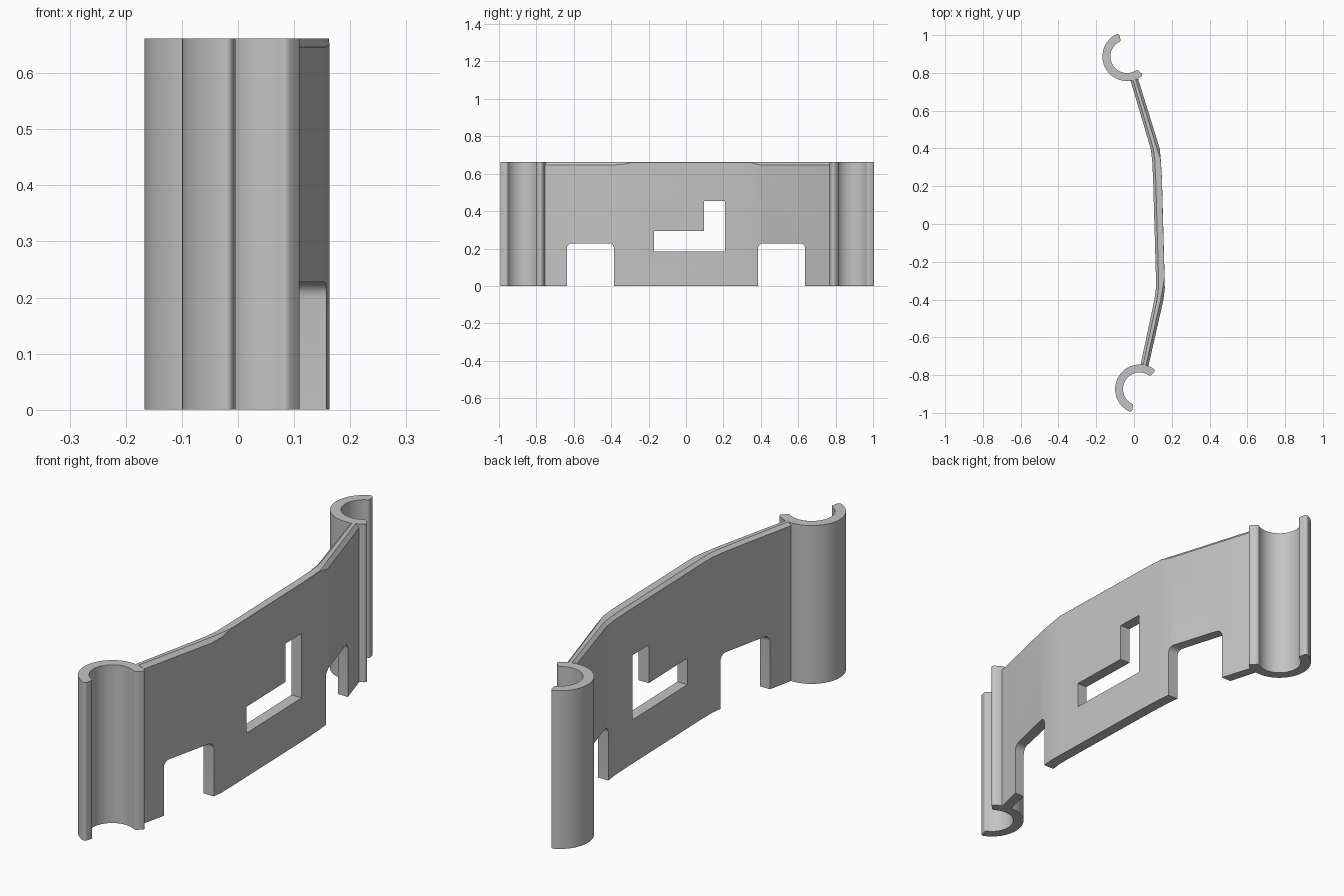
import bpy, bmesh, math

if "Cube" in bpy.data.objects:
    bpy.data.objects.remove(bpy.data.objects["Cube"])

H = 0.662
grey = bpy.data.materials.new("light grey")
grey.diffuse_color = (0.55, 0.55, 0.55, 1)
grey.use_nodes = True
grey.node_tree.nodes["Principled BSDF"].inputs["Base Color"].default_value = grey.diffuse_color


def make_object(name, bm, smooth=True):
    bmesh.ops.recalc_face_normals(bm, faces=bm.faces)
    mesh = bpy.data.meshes.new(name)
    bm.to_mesh(mesh)
    bm.free()
    ob = bpy.data.objects.new(name, mesh)
    bpy.context.collection.objects.link(ob)
    mesh.materials.append(grey)
    if smooth:
        bpy.ops.object.select_all(action='DESELECT')
        ob.select_set(True)
        bpy.context.view_layer.objects.active = ob
        bpy.ops.object.shade_smooth_by_angle(angle=math.radians(25))
    return ob


def prism(name, pts, offset, smooth=True):
    """Extrude a closed 3D outline along an offset."""
    bm = bmesh.new()
    face = bm.faces.new([bm.verts.new(p) for p in pts])
    ext = bmesh.ops.extrude_face_region(bm, geom=[face])
    bmesh.ops.translate(bm, vec=offset,
                        verts=[v for v in ext["geom"] if isinstance(v, bmesh.types.BMVert)])
    return make_object(name, bm, smooth)


def clip(name, cx, cy, side):
    """Open C-shaped tube clip with rounded lips."""
    ro, ri, r = 0.130, 0.088, 0.011
    a0, a1 = math.radians(110), math.radians(310)
    pts = []

    def lip(rad, ang, start, sign):
        # quarter-round corner, given in (radius, angle) space
        for i in range(5):
            t = math.radians(start + sign * 22.5 * i)
            pts.append((rad + r * math.cos(t), ang + r * math.sin(t) / rad))

    n = 40
    lip(ro - r, a0 + r / ro, -90, 1)
    pts.extend((ro, a0 + 0.1 + (a1 - a0 - 0.2) * i / n) for i in range(1, n))
    lip(ro - r, a1 - r / ro, 0, 1)
    lip(ri + r, a1 - r / ri, 90, 1)
    pts.extend((ri, a1 - 0.14 - (a1 - a0 - 0.28) * i / n) for i in range(1, n))
    lip(ri + r, a0 + r / ri, 180, 1)
    return prism(name, [(cx + p * math.cos(a), cy + side * p * math.sin(a), 0)
                        for p, a in pts], (0, 0, H))


clip("rear_clip", -0.037, 0.887, 1)
clip("front_clip", 0.030, -0.874, -1)

# Bent wall: y, inner x, outer x, outer chamfer size
stations = [(-0.758, 0.032, 0.075, 0.016), (-0.40, 0.108, 0.156, 0.016),
            (-0.34, 0.116, 0.163, 0.012), (-0.28, 0.116, 0.162, 0.001),
            (0.24, 0.101, 0.148, 0.001), (0.34, 0.096, 0.142, 0.001),
            (0.40, 0.088, 0.136, 0.016), (0.768, -0.021, 0.022, 0.016)]
bm = bmesh.new()
rings = []
for y, xi, xo, c in stations:
    ring = [(xi, 0), (xo, 0), (xo, H - c), (xo - c * 0.9, H),
            (xi + 0.014, H), (xi, H - 0.012)]
    rings.append([bm.verts.new((x, y, z)) for x, z in ring])
for a, b in zip(rings, rings[1:]):
    for i in range(6):
        j = (i + 1) % 6
        bm.faces.new((a[i], a[j], b[j], b[i]))
bm.faces.new(rings[0])
bm.faces.new(rings[-1])
wall = make_object("bent_wall", bm, False)


def cut(name, outline):
    cutter = prism(name, [(-0.3, y, z) for y, z in outline], (0.8, 0, 0), False)
    cutter.hide_render = True
    mod = wall.modifiers.new(name, 'BOOLEAN')
    mod.operation = 'DIFFERENCE'
    mod.solver = 'EXACT'
    mod.object = cutter
    bpy.context.view_layer.objects.active = wall
    bpy.ops.object.modifier_apply(modifier=name)
    bpy.data.objects.remove(cutter)


# Round-cornered notches at the bottom edge
def notch(y0, y1, top=0.228, r=0.028):
    pts = [(y0, -0.1)]
    for cy, start in ((y0 + r, 180), (y1 - r, 90)):
        for i in range(7):
            t = math.radians(start - 15 * i)
            pts.append((cy + r * math.cos(t), top - r + r * math.sin(t)))
    return pts + [(y1, -0.1)]


cut("front_notch", notch(-0.637, -0.385))
cut("rear_notch", notch(0.385, 0.637))

# L-shaped window
cut("window_slot", [(-0.17, 0.183), (0.208, 0.183), (0.208, 0.453),
                    (0.096, 0.453), (0.096, 0.293), (-0.17, 0.293)])

bpy.ops.object.select_all(action='DESELECT')
wall.select_set(True)
bpy.context.view_layer.objects.active = wall
bpy.ops.object.shade_smooth_by_angle(angle=math.radians(20))
